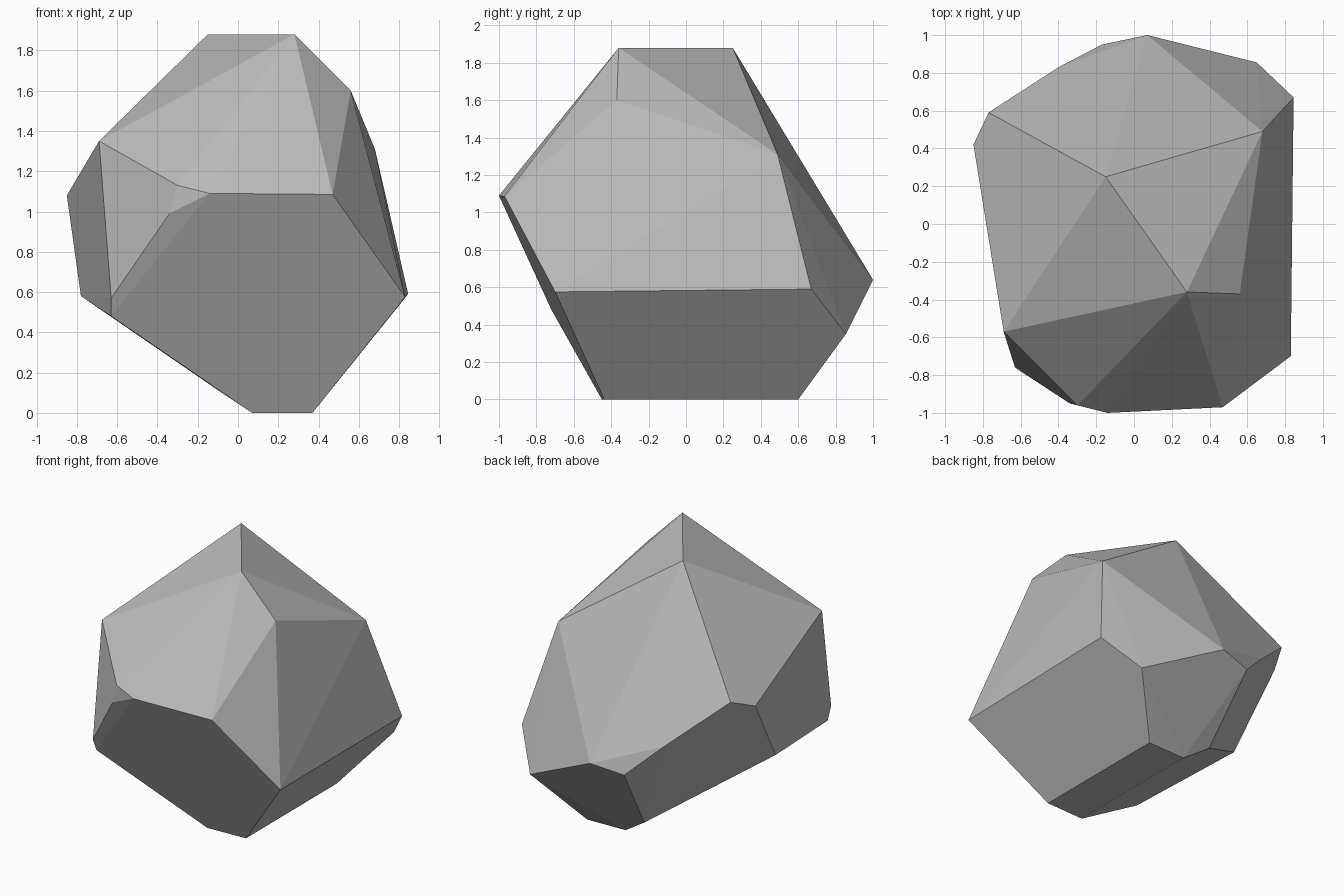
import bpy
import bmesh
import math

# Remove the default cube only
default_cube = bpy.data.objects.get("Cube")
if default_cube:
    bpy.data.objects.remove(default_cube, do_unlink=True)


def make_material(name, colour):
    material = bpy.data.materials.new(name)
    material.use_nodes = True
    material.diffuse_color = colour
    shader = material.node_tree.nodes["Principled BSDF"]
    shader.inputs["Base Color"].default_value = colour
    return material


def hull_object(name, corners, material):
    """Wrap the corner points in a convex, flat-shaded faceted solid."""
    mesh = bpy.data.meshes.new(name)
    bm = bmesh.new()
    for corner in corners:
        bm.verts.new(corner)
    result = bmesh.ops.convex_hull(bm, input=bm.verts)
    loose = [v for v in bm.verts if not v.link_faces]
    bmesh.ops.delete(bm, geom=loose, context="VERTS")
    # Merge nearly coplanar triangles into broad facets
    bmesh.ops.dissolve_limit(bm, angle_limit=math.radians(1.5),
                             verts=bm.verts, edges=bm.edges)
    bmesh.ops.recalc_face_normals(bm, faces=bm.faces)
    for face in bm.faces:
        face.smooth = False
    bm.to_mesh(mesh)
    bm.free()
    mesh.materials.append(material)
    rock = bpy.data.objects.new(name, mesh)
    bpy.context.collection.objects.link(rock)
    return rock


# Crest ridge and the shoulder beside it
crest = [(-.15, .25, 1.88), (.28, -.36, 1.88), (.56, -.37, 1.6), (.68, .49, 1.31)]

# Front brow, with its small chipped corner
brow = [(-.69, -.57, 1.35), (-.3, -.96, 1.13), (-.14, -1, 1.09),
        (.47, -.97, 1.085), (-.34, -.95, .99), (-.15, -.97, 1.03)]

# Widest points on the left flank
left_flank = [(.83, -.7, .575), (.83, .45, .575), (.845, .67, .59)]

# Back edge
back = [(.07, 1, .64), (.65, .855, .35), (-.17, .95, .6), (-.4, .83, .82),
        (-.11, .635, .12)]

# Right flank, from the back down to the front
right_flank = [(-.77, .59, 1.15), (-.85, .42, 1.08), (-.78, .09, .58),
               (-.63, -.76, .57), (-.63, -.72, .48)]

# Flat resting foot
foot = [(.07, -.45, 0), (.37, -.437, 0), (.37, .6, 0), (.07, .59, 0)]

stone_grey = make_material("stone grey", (.5, .5, .5, 1))
hull_object("boulder", crest + brow + left_flank + back + right_flank + foot, stone_grey)
